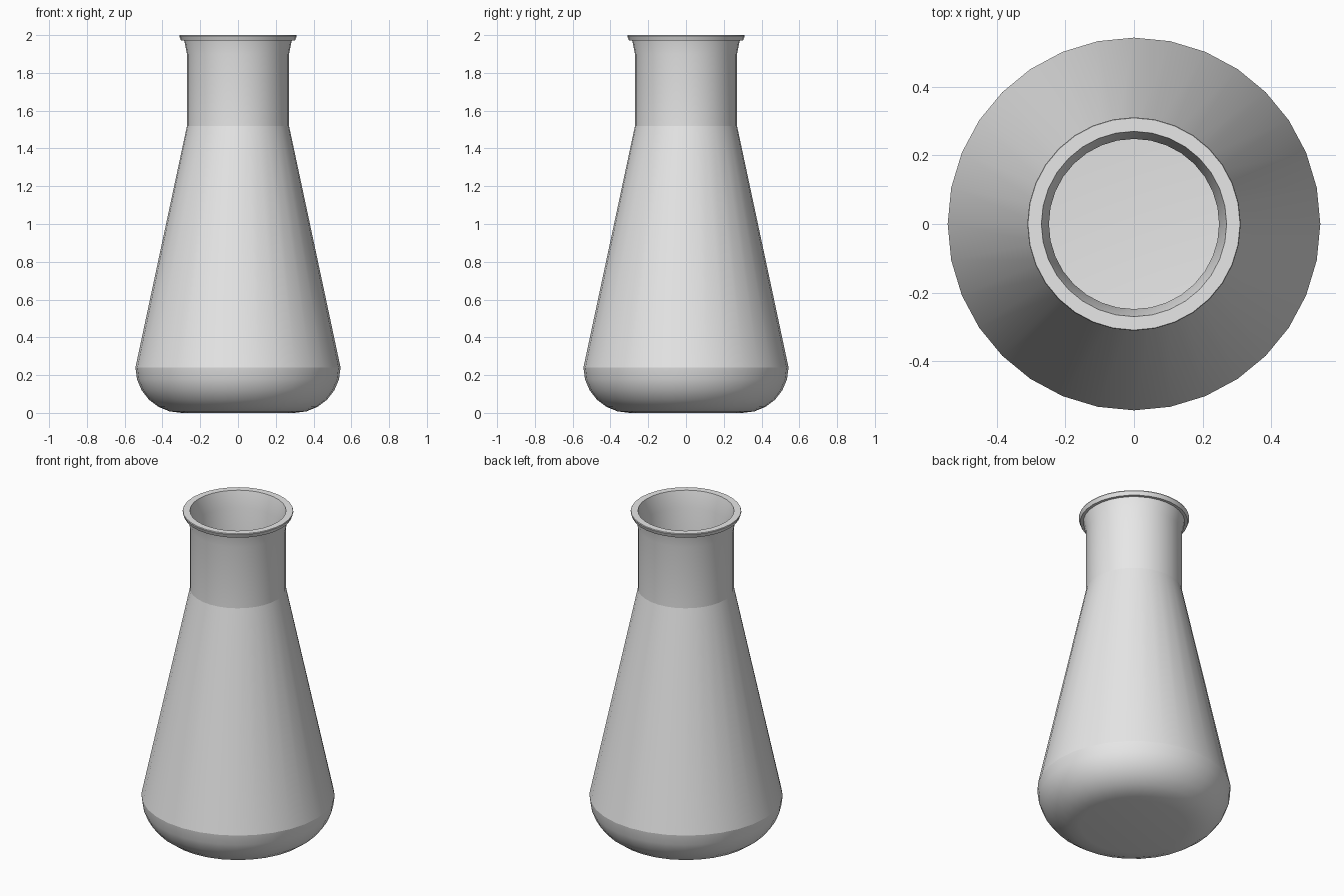
import bpy
import bmesh
import math

if "Cube" in bpy.data.objects:
    bpy.data.objects.remove(bpy.data.objects["Cube"], do_unlink=True)

SEGMENTS = 32
WALL = 0.022


def make_material(name, value):
    mat = bpy.data.materials.new(name)
    mat.use_nodes = True
    color = (value, value, value, 1.0)
    mat.diffuse_color = color
    mat.node_tree.nodes["Principled BSDF"].inputs["Base Color"].default_value = color
    return mat


def base_curve(flat, radius, floor, top, steps=6):
    """Rounded heel from the flat base up to the widest ring."""
    points = []
    for i in range(steps + 1):
        a = math.pi / 2 * i / steps
        points.append((flat + (radius - flat) * math.sin(a),
                       top - (top - floor) * math.cos(a), i == steps))
    return points


def lathe(name, profile, mat):
    """Spin (radius, height, sharp) rings about z and cap both ends."""
    bm = bmesh.new()
    rings = []
    for radius, height, sharp in profile:
        ring = []
        for i in range(SEGMENTS):
            a = math.tau * i / SEGMENTS
            ring.append(bm.verts.new((radius * math.cos(a), radius * math.sin(a), height)))
        rings.append(ring)
    for low, high in zip(rings, rings[1:]):
        for i in range(SEGMENTS):
            j = (i + 1) % SEGMENTS
            bm.faces.new((low[i], low[j], high[j], high[i]))
    bm.faces.new(rings[0][::-1])
    bm.faces.new(rings[-1])
    for face in bm.faces:
        face.smooth = True
    # Crisp creases around the marked rings
    for ring, (radius, height, sharp) in zip(rings, profile):
        if sharp:
            for i in range(SEGMENTS):
                edge = bm.edges.get((ring[i], ring[(i + 1) % SEGMENTS]))
                edge.smooth = False
    mesh = bpy.data.meshes.new(name)
    bm.to_mesh(mesh)
    bm.free()
    mesh.materials.append(mat)
    obj = bpy.data.objects.new(name, mesh)
    bpy.context.collection.objects.link(obj)
    return obj


glass = make_material("pale grey glass", 0.8)

# Outer wall: heel, cone, neck, flare and lip
outer = base_curve(0.30, 0.543, 0.0, 0.24) + [
    (0.27, 1.52, True),
    (0.27, 1.90, False),
    (0.285, 1.972, True),
    (0.302, 1.972, True),
    (0.311, 1.995, True),
    (0.309, 2.0, True),
]

# Inner wall: mouth, neck, cone and floor
inner = [
    (0.27, 2.0, True),
    (0.248, 1.90, False),
    (0.248, 1.52, True),
] + base_curve(0.30, 0.543 - WALL, WALL, 0.24)[::-1]

lathe("flask", outer + inner, glass)
